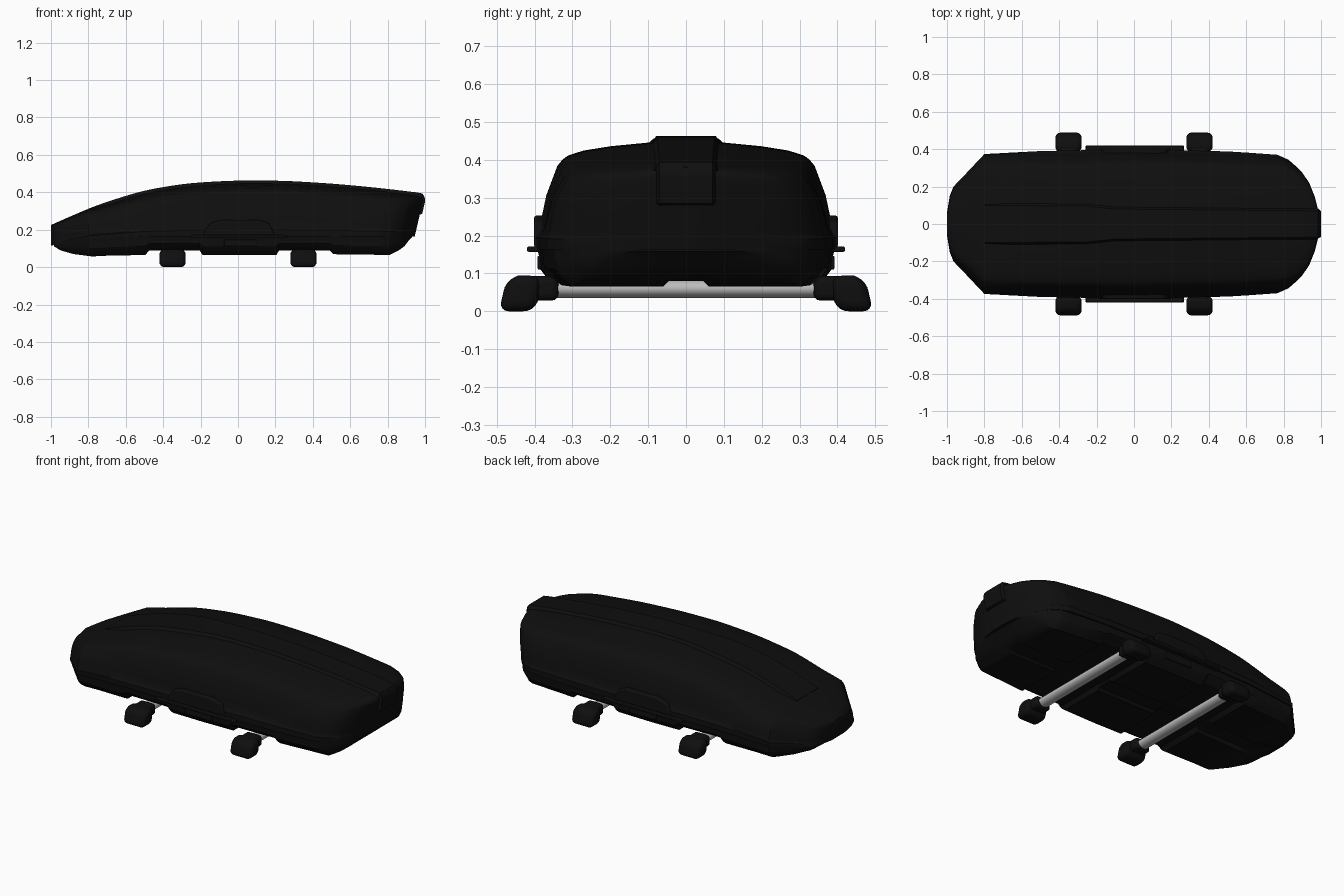
import bpy, bmesh, math

if "Cube" in bpy.data.objects:
    bpy.data.objects.remove(bpy.data.objects["Cube"])


def material(name, v):
    m = bpy.data.materials.new(name)
    m.diffuse_color = (v, v, v, 1)
    m.use_nodes = True
    m.node_tree.nodes["Principled BSDF"].inputs["Base Color"].default_value = m.diffuse_color
    return m


BLACK = material("black plastic", 0.0046)
GREY = material("bar aluminium", 0.5)


def lerp(tab, x):
    # piecewise linear lookup in a short profile
    if x <= tab[0][0]:
        return tab[0][1]
    for (a, p), (b, q) in zip(tab, tab[1:]):
        if x <= b:
            return p + (q - p) * (x - a) / (b - a)
    return tab[-1][1]


def curve(tab, x):
    # softened lookup
    return sum(lerp(tab, x + d * 0.04) for d in range(-2, 3)) / 5


def finish(bm, name, mat, bevel=0, seg=2, angle=35):
    bmesh.ops.recalc_face_normals(bm, faces=bm.faces)
    me = bpy.data.meshes.new(name)
    bm.to_mesh(me)
    bm.free()
    me.materials.append(mat)
    ob = bpy.data.objects.new(name, me)
    bpy.context.collection.objects.link(ob)
    if bevel:
        mod = ob.modifiers.new("bevel", "BEVEL")
        mod.width, mod.segments, mod.limit_method = bevel, seg, 'ANGLE'
    bpy.ops.object.select_all(action='DESELECT')
    ob.select_set(True)
    bpy.context.view_layer.objects.active = ob
    bpy.ops.object.shade_smooth_by_angle(angle=math.radians(angle))
    return ob


def loft(name, rings, mat, **kw):
    # skin closed rings of equal length and cap both ends
    bm = bmesh.new()
    vs = [[bm.verts.new(p) for p in r] for r in rings]
    n = len(vs[0])
    for a, b in zip(vs, vs[1:]):
        for i in range(n):
            j = (i + 1) % n
            bm.faces.new((a[i], a[j], b[j], b[i]))
    bm.faces.new(vs[0])
    bm.faces.new(vs[-1])
    return finish(bm, name, mat, **kw)


def mirrored(half):
    # half section (y >= 0) to a full closed ring
    return half + [(x, -y, z) for x, y, z in reversed(half) if y > 1e-6]


def prism(name, pts, a, b, to3d, mat, **kw):
    return loft(name, [[to3d(p, q, d) for p, q in pts] for d in (a, b)], mat, **kw)


TOP = [(-1, .225), (-.85, .292), (-.74, .336), (-.5, .411), (-.26, .449), (0, .463),
       (.25, .461), (.5, .446), (.75, .423), (1, .393)]
WIDTH = [(-1, .06), (-.985, .15), (-.965, .2), (-.9, .268), (-.8, .374), (-.5, .39),
         (0, .4), (.5, .388), (.8, .37), (.87, .343), (.92, .302), (.95, .255),
         (.975, .18), (.99, .1), (.995, .05)]
SEAM = [(-1, .115), (-.8, .148), (-.5, .163), (1, .163)]


def top_z(x):
    return lerp(TOP, x) if x < -.92 or x > .92 else curve(TOP, x)


def ridge_h(x):
    return .012 * min(1, max(0, (x + .8) / .12))


# lid: sections along the length, leaning forward under the tail
SECTION = [(0, 1), (.2, .99), (.5, .95), (.68, .91), (.78, .865), (.815, .83), (.85, .77),
           (.9, .63), (.935, .5), (.962, .32), (.975, .2), (.985, .14), (1.0, .12), (1.0, 0)]
xs = sorted({round(-1 + i * .035, 3) for i in range(57)} | {w[0] for w in WIDTH})
rings = []
for x in xs:
    if x > .995:
        continue
    t, b, w = top_z(x) - ridge_h(x), lerp(SEAM, x), lerp(WIDTH, x)
    k = .23 * min(1, max(0, (x - .6) / .3))
    half = []
    for f, h in SECTION:
        z = b + (t - b) * h
        y = w * f
        if .19 < h < .7:  # shallow side recess
            y -= .005 * min(1, max(0, (.52 + (z - .2) * 1.3 - abs(x)) / .03))
        half.append((x - k * (t - z), y, z))
    rings.append(mirrored(half))
loft("lid", rings, BLACK)

# raised centre ridge, running over the top and down the tail
path = [(x, top_z(x) + .001) for x in [-.8 + i * .05 for i in range(36)]]
path += [(.985, .394), (.998, .375), (1.0, .35), (.985, .285), (.955, .275)]
rings = []
for x, z in path:
    y = lerp([(-.8, .1), (-.25, .095), (-.1, .08), (1, .07)], x)
    tail = z < .38 and x > .9
    dx, dz = (-.03, 0) if tail else (0, -.022)
    rings.append([(x, -y, z), (x, y, z), (x + dx, y + .014, z + dz), (x + dx, -y - .014, z + dz)])
loft("centre_ridge", rings, BLACK)

# base tray with raised saddles above the bars and a centre channel
FLOOR = [(-.985, .112), (-.95, .09), (-.88, .07), (-.78, .057), (-.7, .061), (-.495, .065),
         (-.475, .09), (-.205, .09), (-.19, .065), (.205, .065), (.22, .09), (.49, .09),
         (.51, .069), (.81, .065), (.86, .09), (.89, .112), (.915, .145), (.93, .158)]
TAIL_W = [(.5, .384), (.8, .352), (.86, .31), (.9, .26), (.93, .17)]
rings = []
for x in sorted({p[0] for p in FLOOR} | {-.965, -.925, -.8, -.6, 0, .65, .75, .8, .83}):
    w = lerp(WIDTH, x) * .985 if x < .5 else lerp(TAIL_W, x)
    zb, b = lerp(FLOOR, x), lerp(SEAM, x) + .008
    d = b - zb
    ch = max(zb, min(.08, b - .005))
    rings.append(mirrored([(x, 0, b), (x, w, b), (x, w * .985, zb + d * .75),
                           (x, w * .98, zb + d * .45), (x, w * .93, zb + d * .2),
                           (x, w * .86, zb), (x, min(.06, w * .4), zb),
                           (x, min(.045, w * .3), ch), (x, 0, ch)]))
loft("base_tray", rings, BLACK, angle=30)

for s, side in ((-1, "front"), (1, "back")):
    xz = lambda p, q, d: (p, s * d, q)
    # long lip, grip and latch on each long side
    prism(side + "_side_lip", [(-.26, .157), (.27, .157), (.255, .171), (-.245, .171)],
          .37, .42, xz, BLACK, bevel=.004)
    prism(side + "_grip", [(-.19, .168), (.2, .168), (.165, .235), (.11, .253),
                           (-.09, .253), (-.15, .235)], .35, .402, xz, BLACK, bevel=.008)
    prism(side + "_latch", [(-.075, .11), (.1, .11), (.1, .147), (-.075, .147)],
          .36, .392, xz, BLACK, bevel=.004)
    # feet and clamp arms
    for cx, end in ((-.35, "nose"), (.35, "tail")):
        yz = lambda p, q, d: (cx + d, s * p, q)
        prism(f"{side}_{end}_foot", [(.403, 0), (.494, 0), (.476, .078), (.445, .094),
                                     (.385, .094), (.39, .03)],
              -.07, .07, yz, BLACK, bevel=.026, seg=4, angle=50)
        prism(f"{side}_{end}_arm", [(.337, .028), (.43, .028), (.43, .093), (.337, .093)],
              -.05, .05, yz, BLACK, bevel=.018, seg=3, angle=50)

# oval cross bars
for cx, end in ((-.35, "nose"), (.35, "tail")):
    oval = [(cx + .035 * math.cos(a * math.pi / 12), .06 + .025 * math.sin(a * math.pi / 12))
            for a in range(24)]
    prism(end + "_cross_bar", oval, -.42, .42, lambda p, q, d: (p, d, q), GREY)
